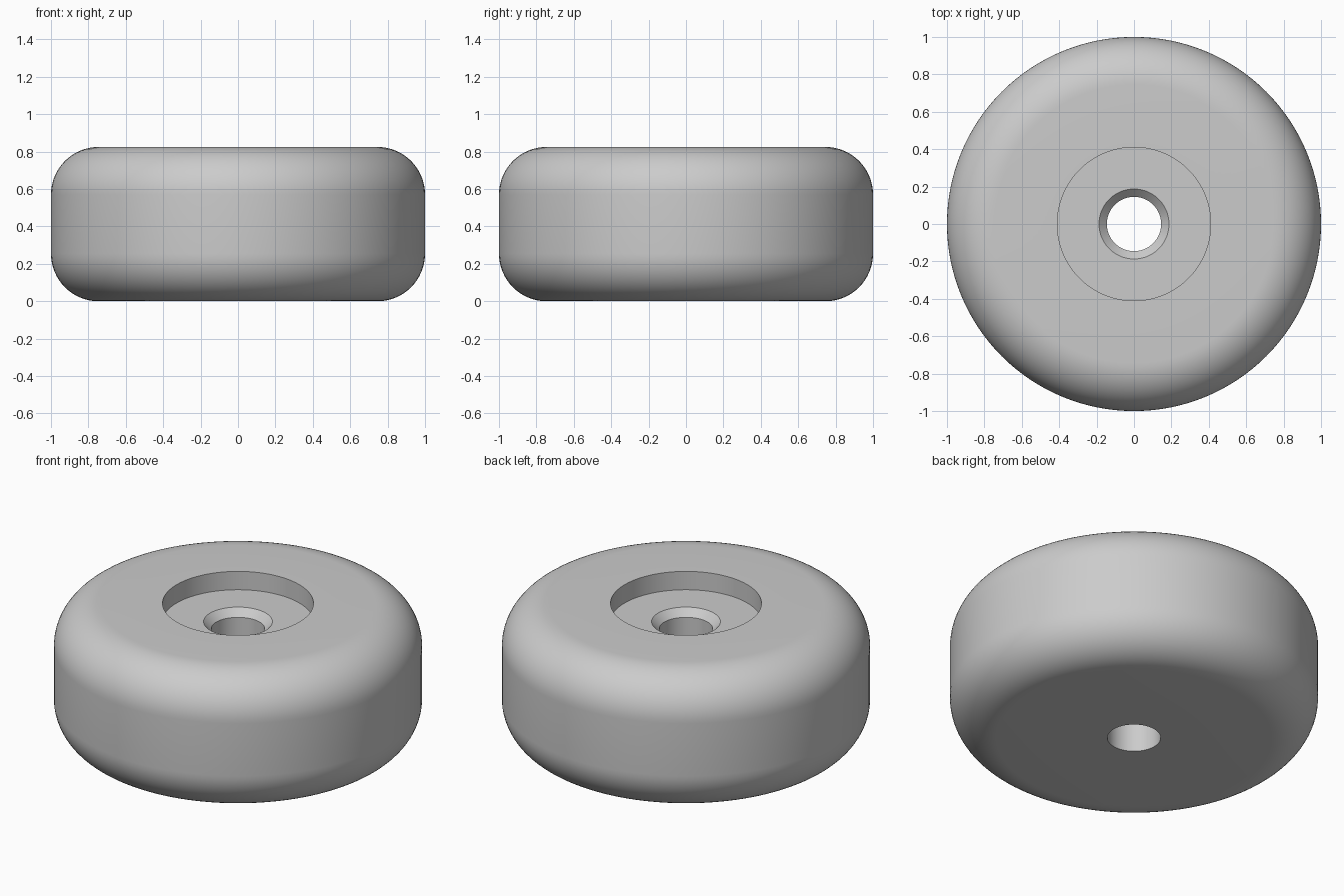
import bpy, bmesh
from math import sin, cos, pi, tau

cube = bpy.data.objects.get("Cube")
if cube:
    bpy.data.objects.remove(cube)

HEIGHT, RADIUS, FILLET = 0.825, 1.0, 0.255
RECESS_R, RECESS_DEPTH = 0.41, 0.11
SINK_R, HOLE_R = 0.187, 0.145
SIDES, ARC_STEPS = 128, 16

# Grey rubber material
grey = bpy.data.materials.new("grey")
grey.use_nodes = True
colour = (0.6, 0.6, 0.6, 1)
grey.diffuse_color = colour
grey.node_tree.nodes["Principled BSDF"].inputs["Base Color"].default_value = colour


def fillet(z, start):
    """Quarter round of the outer rim, from angle start."""
    angles = [start + pi / 2 * i / ARC_STEPS for i in range(ARC_STEPS + 1)]
    return [(RADIUS - FILLET + FILLET * cos(a), z + FILLET * sin(a)) for a in angles]


# Closed half section: hole, base, rounded rim, top, recess, countersink
floor = HEIGHT - RECESS_DEPTH
profile = [(HOLE_R, 0)]
profile += fillet(FILLET, -pi / 2)
profile += fillet(HEIGHT - FILLET, 0)
profile += [(RECESS_R, HEIGHT), (RECESS_R, floor), (SINK_R, floor),
            (HOLE_R, floor - (SINK_R - HOLE_R))]

# Revolve the section into the foot
bm = bmesh.new()
verts = [bm.verts.new((r, 0, z)) for r, z in profile]
edges = [bm.edges.new((v, verts[i - 1])) for i, v in enumerate(verts)]
bmesh.ops.spin(bm, geom=verts + edges, cent=(0, 0, 0), axis=(0, 0, 1),
               angle=tau, steps=SIDES, use_merge=True)
bmesh.ops.remove_doubles(bm, verts=bm.verts, dist=1e-5)
bmesh.ops.recalc_face_normals(bm, faces=bm.faces)

mesh = bpy.data.meshes.new("round_foot")
bm.to_mesh(mesh)
bm.free()
mesh.materials.append(grey)
foot = bpy.data.objects.new("round_foot", mesh)
bpy.context.collection.objects.link(foot)

# Smooth the round surfaces, keep the recess and hole edges crisp
bpy.ops.object.select_all(action="DESELECT")
foot.select_set(True)
bpy.context.view_layer.objects.active = foot
bpy.ops.object.shade_smooth_by_angle(angle=pi / 6)
